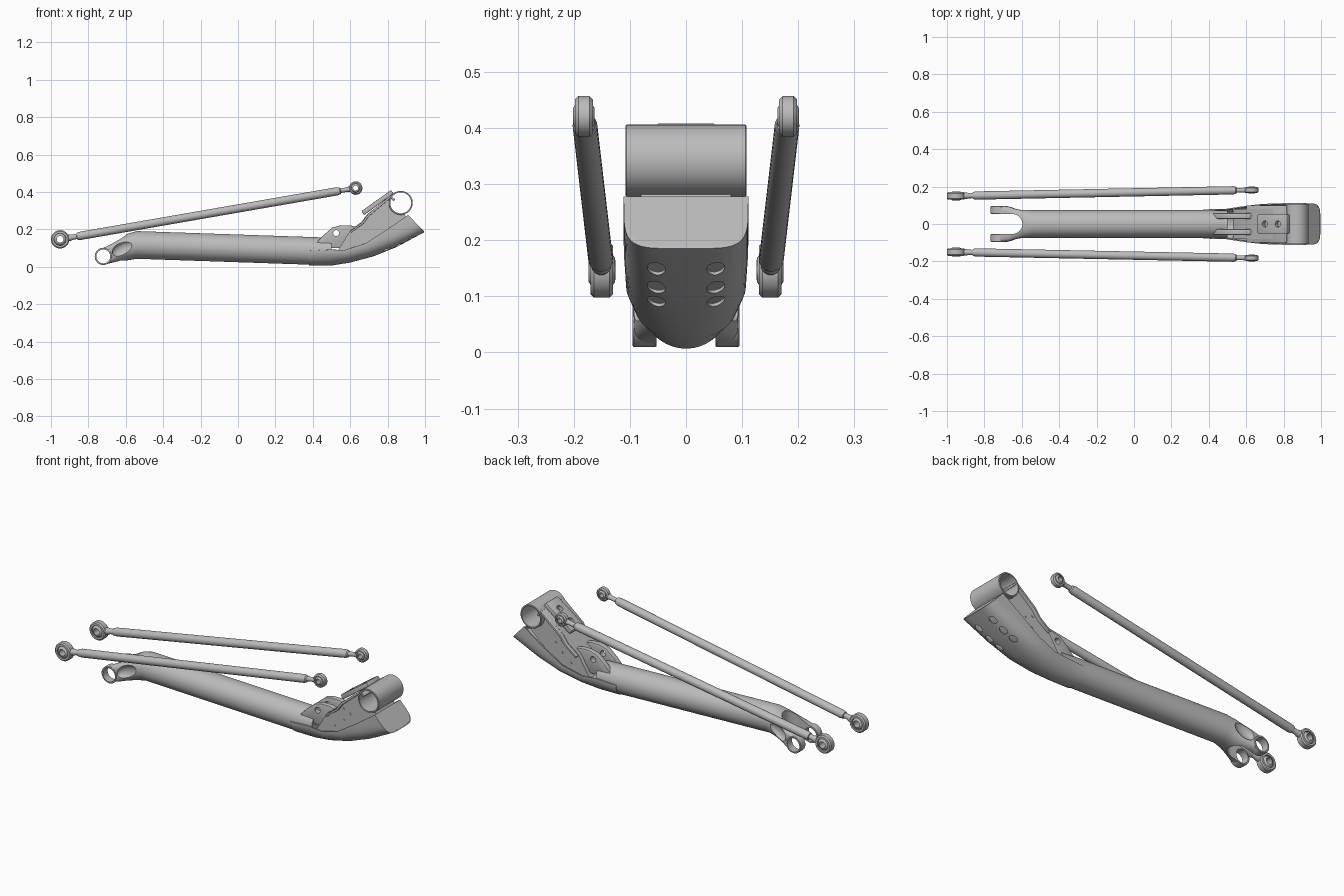
import bpy, bmesh, math
from mathutils import Vector

if "Cube" in bpy.data.objects:
    bpy.data.objects.remove(bpy.data.objects["Cube"], do_unlink=True)

grey = bpy.data.materials.new("bare steel grey")
grey.use_nodes = True
grey.diffuse_color = (0.5, 0.5, 0.5, 1)
grey.node_tree.nodes["Principled BSDF"].inputs["Base Color"].default_value = (0.5, 0.5, 0.5, 1)
Y = Vector((0, 1, 0))


def finish(name, bm):
    bmesh.ops.recalc_face_normals(bm, faces=bm.faces)
    mesh = bpy.data.meshes.new(name)
    bm.to_mesh(mesh)
    bm.free()
    ob = bpy.data.objects.new(name, mesh)
    bpy.context.collection.objects.link(ob)
    mesh.materials.append(grey)
    return ob


def activate(ob):
    bpy.ops.object.select_all(action='DESELECT')
    ob.select_set(True)
    bpy.context.view_layer.objects.active = ob


def smooth(ob):
    activate(ob)
    bpy.ops.object.shade_smooth_by_angle(angle=math.radians(35))
    return ob


def modify(ob, kind, **settings):
    activate(ob)
    mod = ob.modifiers.new(kind, kind)
    for key, value in settings.items():
        setattr(mod, key, value)
    bpy.ops.object.modifier_apply(modifier=mod.name)


def cut(ob, *cutters):
    for c in cutters:
        modify(ob, 'BOOLEAN', operation='DIFFERENCE', solver='EXACT', object=c)
        bpy.data.objects.remove(c, do_unlink=True)


def loft(name, rings, closed=True, cap=True, loop=False):
    """Skin a list of point rings."""
    bm = bmesh.new()
    rows = [[bm.verts.new(p) for p in r] for r in rings]
    n = len(rows[0])
    pairs = list(zip(rows, rows[1:])) + ([(rows[-1], rows[0])] if loop else [])
    for a, b in pairs:
        for i in range(n if closed else n - 1):
            j = (i + 1) % n
            bm.faces.new((a[i], a[j], b[j], b[i]))
    if cap and not loop:
        bm.faces.new(rows[0])
        bm.faces.new(rows[-1])
    return finish(name, bm)


def lathe(name, profile, centre, axis=Y, loop=False, seg=40, stretch=1):
    """Revolve (radius, offset) points about an axis."""
    axis = axis.normalized()
    u = axis.cross(Vector((0, 0, 1)) if abs(axis.z) < 0.9 else Y).normalized()
    v = axis.cross(u)
    angles = [2 * math.pi * i / seg for i in range(seg)]
    rings = [[Vector(centre) + axis * h + (u * math.cos(a) * stretch + v * math.sin(a)) * r
              for a in angles] for r, h in profile]
    return loft(name, rings, loop=loop)


def rod(name, r, half, centre, axis=Y, stretch=1):
    return lathe(name, [(r, -half), (r, half)], centre, axis, stretch=stretch)


def sleeve(name, outer, inner, half, centre, bevel):
    return smooth(lathe(name, [(inner, -half), (outer - bevel, -half), (outer, bevel - half),
                               (outer, half - bevel), (outer - bevel, half), (inner, half)],
                        centre, loop=True, seg=56))


def plate(name, outline, y0, y1):
    """Extrude an x-z outline across y."""
    return loft(name, [[(x, y, z) for x, z in outline] for y in (y0, y1)])


# Main tube flowing into the forked end
def section(x, z, w, h, power, n=64):
    pts = []
    for i in range(n):
        a = 2 * math.pi * i / n
        c, s = math.cos(a), math.sin(a)
        pts.append((x, math.copysign(abs(c) ** (2 / power), c) * w,
                    z + math.copysign(abs(s) ** (2 / power), s) * h))
    return pts


arm = loft("main_arm_tube", [section(*s) for s in [
    (0.5, 0.083, 0.072, 0.072, 2), (0.4, 0.085, 0.074, 0.074, 2), (-0.54, 0.117, 0.074, 0.074, 2),
    (-0.59, 0.106, 0.078, 0.071, 2.3), (-0.63, 0.091, 0.085, 0.062, 3),
    (-0.67, 0.074, 0.093, 0.052, 5), (-0.72, 0.056, 0.095, 0.045, 9)]])
slot = plate("slot", [(-0.9, -0.1), (-0.65, -0.1), (-0.65, 0.3), (-0.9, 0.3)], -0.053, 0.053)
arch = rod("arch", 0.053, 0.3, (-0.65, 0, 0.1), Vector((0, 0, 1)))
cut(arm, slot, arch, rod("bore", 0.04, 0.3, (-0.72, 0, 0.056)))
for side in (-1, 1):
    # Scooped pocket on the outside of each fork arm
    bm = bmesh.new()
    bmesh.ops.create_uvsphere(bm, u_segments=32, v_segments=16, radius=1)
    scoop = finish("scoop", bm)
    scoop.scale = (0.062, 0.03, 0.036)
    scoop.rotation_euler = (0, math.radians(-28), 0)
    scoop.location = (-0.615, side * 0.092, 0.098)
    bpy.context.view_layer.update()
    cut(arm, scoop)
smooth(arm)
for side in (-1, 1):
    sleeve("fork_eye", 0.046, 0.037, 0.021, (-0.72, side * 0.074, 0.056), 0.002)

# Scoop-shaped lower shell: bottom point, rim point, half width, squareness
stations = [((0.38, 0.011), (0.37, 0.085), 0.075, 2), ((0.5, 0.01), (0.49, 0.092), 0.078, 2),
            ((0.6, 0.026), (0.57, 0.09), 0.09, 2.1), ((0.72, 0.058), (0.68, 0.125), 0.104, 2.4),
            ((0.85, 0.11), (0.79, 0.195), 0.108, 3.2), ((0.995, 0.188), (0.91, 0.278), 0.108, 5)]
rings = []
for (bx, bz), (rx, rz), w, p in stations:
    ring = []
    for i in range(37):
        a = math.pi * i / 36
        c, s = math.cos(a), abs(math.sin(a)) ** (2 / p)
        ring.append((rx + (bx - rx) * s, math.copysign(abs(c) ** (2 / p), c) * w, rz + (bz - rz) * s))
    rings.append(ring)
end_rim = rings[-1]
shell = loft("lower_shell", rings, closed=False, cap=False)
modify(shell, 'SOLIDIFY', thickness=0.006, offset=0)
for side in (-1, 1):
    for x, z in ((0.925, 0.15), (0.86, 0.116), (0.80, 0.088)):
        cut(shell, rod("drain", 0.023, 0.03, (x, side * 0.053, z), Vector((0.45, 0, -0.89)), 0.7))
smooth(shell)
loft("shell_end_plate", [end_rim, [(x - 0.004, y, z - 0.004) for x, y, z in end_rim]])

# Cross sleeve at the raised end
pivot = (0.87, 0, 0.342)
sleeve("cross_sleeve", 0.064, 0.056, 0.108, pivot, 0.002)

# Boxed bracket carrying the sleeve
box = plate("bracket_box", [(0.53, 0.08), (0.6, 0.195), (0.66, 0.24), (0.69, 0.28), (0.81, 0.375),
                            (0.86, 0.33), (0.9, 0.265), (0.8, 0.175), (0.7, 0.105), (0.6, 0.07)],
            -0.08, 0.08)
cut(box, rod("bore", 0.06, 0.3, pivot))
smooth(box)
deck = plate("bracket_deck", [(0.6, 0.19), (0.665, 0.24), (0.695, 0.282), (0.815, 0.382),
                              (0.84, 0.36), (0.832, 0.35), (0.815, 0.368), (0.70, 0.27),
                              (0.672, 0.232), (0.605, 0.182)], -0.1, 0.1)
modify(deck, 'BEVEL', width=0.002, segments=2)
smooth(deck)

# Raised strap with two bolt holes
strap = plate("bolt_strap", [(0.66, 0.298), (0.818, 0.41), (0.832, 0.392), (0.674, 0.276)], -0.052, 0.052)
modify(strap, 'BEVEL', width=0.004, segments=2)
for x, z in ((0.705, 0.318), (0.775, 0.366)):
    cut(strap, rod("bolt_hole", 0.017, 0.05, (x, 0, z), Vector((-0.57, 0, 0.82))))
smooth(strap)

for side in (-1, 1):
    # Gusset cheeks joining the tube to the bracket
    cheek = plate("gusset_cheek", [(0.42, 0.13), (0.46, 0.172), (0.505, 0.21), (0.55, 0.222),
                                   (0.60, 0.222), (0.635, 0.212), (0.6, 0.1), (0.45, 0.1)],
                  side * 0.028, side * 0.058)
    modify(cheek, 'BEVEL', width=0.004, segments=2)
    cut(cheek, rod("cross_hole", 0.016, 0.2, (0.525, 0, 0.18)))
    smooth(cheek)
    # Small rivets on the bracket sides
    for x, z in ((0.70, 0.242), (0.70, 0.18), (0.74, 0.225), (0.645, 0.135)):
        smooth(rod("rivet", 0.006, 0.002, (x, side * 0.081, z)))

    # Slim link rod with a bearing eye at both ends
    low, high = Vector((-0.951, side * 0.15, 0.147)), Vector((0.629, side * 0.182, 0.421))
    axis = high - low
    length = axis.length
    smooth(lathe("link_rod", [(0.016, 0.035), (0.018, 0.055), (0.014, 0.07), (0.014, 0.09),
                              (0.019, 0.092), (0.022, 0.11), (0.022, length - 0.1),
                              (0.018, length - 0.085), (0.012, length - 0.08),
                              (0.012, length - 0.05), (0.015, length - 0.03)], low, axis))
    for label, spot, r, half in (("lower", low, 0.049, 0.02), ("upper", high, 0.036, 0.016)):
        sleeve(label + "_link_eye", r, r * 0.66, half, spot, 0.006)
        ball = [(r * 0.36, -half * 1.2)]
        ball += [(r * (0.36 + 0.32 * math.cos(a)), half * 1.2 * math.sin(a))
                 for a in [math.radians(d) for d in range(-75, 76, 15)]]
        ball += [(r * 0.36, half * 1.2)]
        smooth(lathe(label + "_link_bearing", ball, spot, loop=True))
